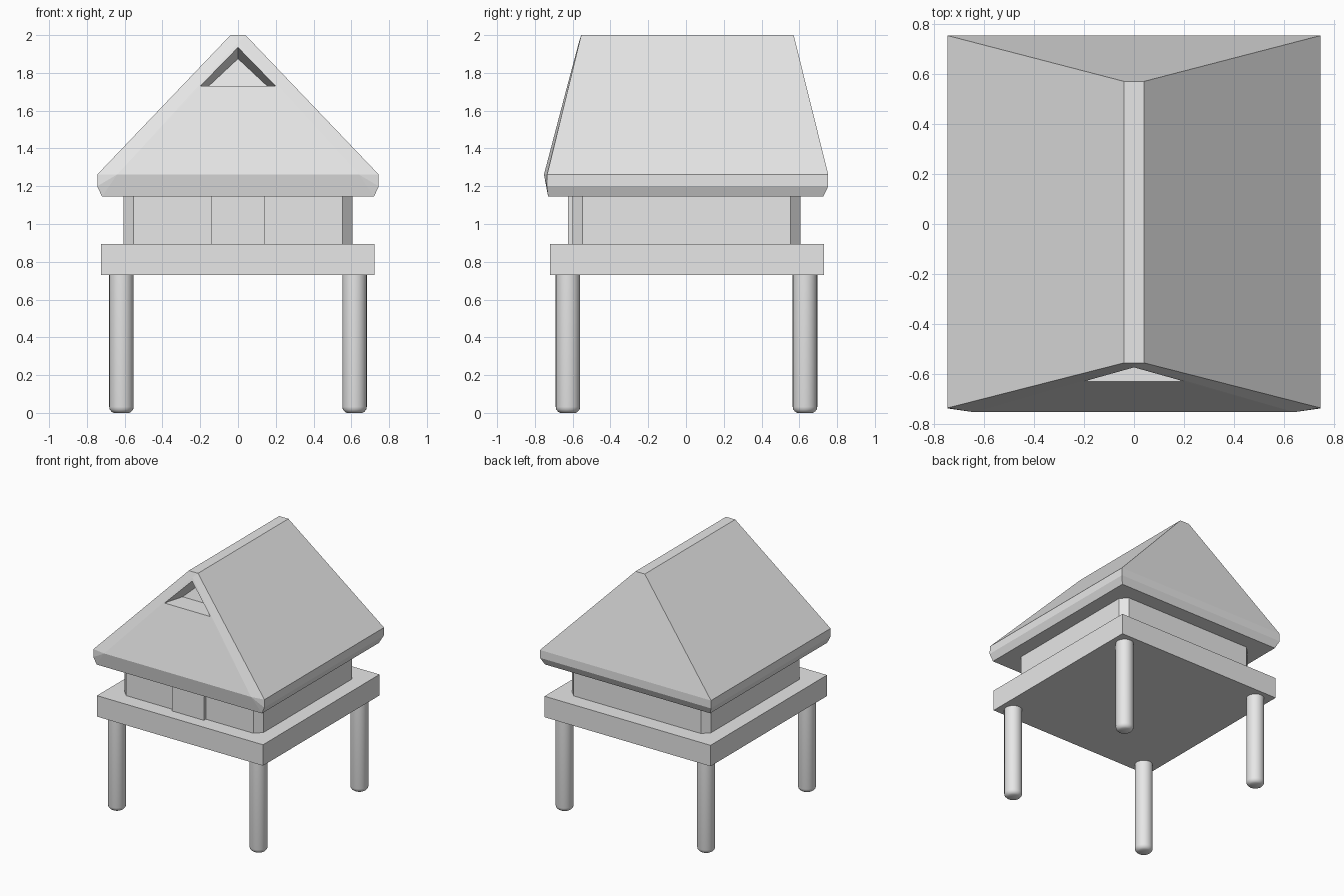
import bpy, bmesh, math

if "Cube" in bpy.data.objects:
    bpy.data.objects.remove(bpy.data.objects["Cube"])

grey = bpy.data.materials.new("plain grey")
grey.diffuse_color = (0.8, 0.8, 0.8, 1)
grey.use_nodes = True
grey.node_tree.nodes["Principled BSDF"].inputs["Base Color"].default_value = grey.diffuse_color


def finish(name, bm, smooth=False):
    bmesh.ops.recalc_face_normals(bm, faces=bm.faces)
    mesh = bpy.data.meshes.new(name)
    bm.to_mesh(mesh)
    bm.free()
    mesh.materials.append(grey)
    ob = bpy.data.objects.new(name, mesh)
    bpy.context.collection.objects.link(ob)
    if smooth:
        bpy.context.view_layer.objects.active = ob
        ob.select_set(True)
        bpy.ops.object.shade_smooth_by_angle(angle=math.radians(40))
        ob.select_set(False)
    return ob


def prism(name, outline, z0, z1):
    """Upright prism from a plan outline."""
    bm = bmesh.new()
    base = bm.faces.new([bm.verts.new((x, y, z0)) for x, y in outline])
    top = bmesh.ops.extrude_face_region(bm, geom=[base])["geom"]
    for v in top:
        if isinstance(v, bmesh.types.BMVert):
            v.co.z = z1
    finish(name, bm)


def box_plan(x0, x1, y0, y1):
    return [(x0, y0), (x1, y0), (x1, y1), (x0, y1)]


# Rounded stilts
def leg(name, x, y):
    bm = bmesh.new()
    n = 24
    rings = []
    for r, z in [(0.042, 0.0), (0.053, 0.007), (0.062, 0.018), (0.065, 0.032), (0.065, 0.75)]:
        rings.append([bm.verts.new((x + r * math.cos(a), y + r * math.sin(a), z))
                      for a in [2 * math.pi * i / n for i in range(n)]])
    for lo, hi in zip(rings, rings[1:]):
        for i in range(n):
            j = (i + 1) % n
            bm.faces.new((lo[i], lo[j], hi[j], hi[i]))
    bm.faces.new(rings[0])
    bm.faces.new(rings[-1])
    finish(name, bm, True)


for sx, side in ((-1, "left"), (1, "right")):
    for y, end in ((-0.625, "front"), (0.63, "back")):
        leg(f"{end}_{side}_leg", sx * 0.617, y)

# Platform, walls with cut corners, door slab
prism("platform", box_plan(-0.725, 0.722, -0.72, 0.73), 0.73, 0.895)
wx, y0, y1, c = 0.606, -0.6, 0.606, 0.052
prism("walls", [(-wx + c, y0), (wx - c, y0), (wx, y0 + c), (wx, y1 - c),
                (wx - c, y1), (-wx + c, y1), (-wx, y1 - c), (-wx, y0 + c)], 0.895, 1.15)
prism("door", box_plan(-0.14, 0.14, -0.624, -0.59), 0.895, 1.15)

# Hipped roof: mirrored pairs of points, left (index 0) and right (index 1)
bm = bmesh.new()


def pair(x, y, z):
    return [bm.verts.new((s * x, y, z)) for s in (-1, 1)]


front_low = pair(0.72, -0.73, 1.145)
front_mid = pair(0.745, -0.737, 1.2)
front_eave = pair(0.745, -0.735, 1.262)
gable_base = pair(0.64, -0.752, 1.262)
front_ridge = pair(0.04, -0.555, 2.0)
back_low = pair(0.72, 0.727, 1.145)
back_mid = pair(0.745, 0.753, 1.2)
back_eave = pair(0.745, 0.753, 1.262)
back_ridge = pair(0.04, 0.57, 2.0)
# gable vent: sloping front outline and smaller inner outline
vent = pair(0.2, -0.629, 1.73)
vent_top = bm.verts.new((0, -0.573, 1.935))
inner = pair(0.155, -0.468, 1.73)
inner_top = bm.verts.new((0, -0.43, 1.875))
gable_top = bm.verts.new((0, -0.567, 1.962))

for i in (0, 1):
    for f in [
        (front_eave[i], back_eave[i], back_ridge[i], front_ridge[i]),     # slope
        (front_mid[i], back_mid[i], back_eave[i], front_eave[i]),         # eave edge
        (front_low[i], back_low[i], back_mid[i], front_mid[i]),           # eave underside bevel
        (front_eave[i], gable_base[i], gable_top, front_ridge[i]),        # gable border
        (front_low[i], front_mid[i], gable_base[i]),                      # front corner
        (front_mid[i], front_eave[i], gable_base[i]),
        (gable_base[i], vent[i], vent_top, gable_top),                    # gable beside vent
        (vent[i], inner[i], inner_top, vent_top),                         # vent reveal
    ]:
        bm.faces.new(f)


def across(a, b):
    bm.faces.new((a[0], a[1], b[1], b[0]))


across(gable_base, vent)
across(vent, inner)
bm.faces.new((inner[0], inner[1], inner_top))
bm.faces.new((front_ridge[0], front_ridge[1], gable_top))
across(front_low, gable_base)
across(front_ridge, back_ridge)
across(back_eave, back_ridge)
across(back_mid, back_eave)
across(back_low, back_mid)
across(front_low, back_low)
finish("roof", bm)
